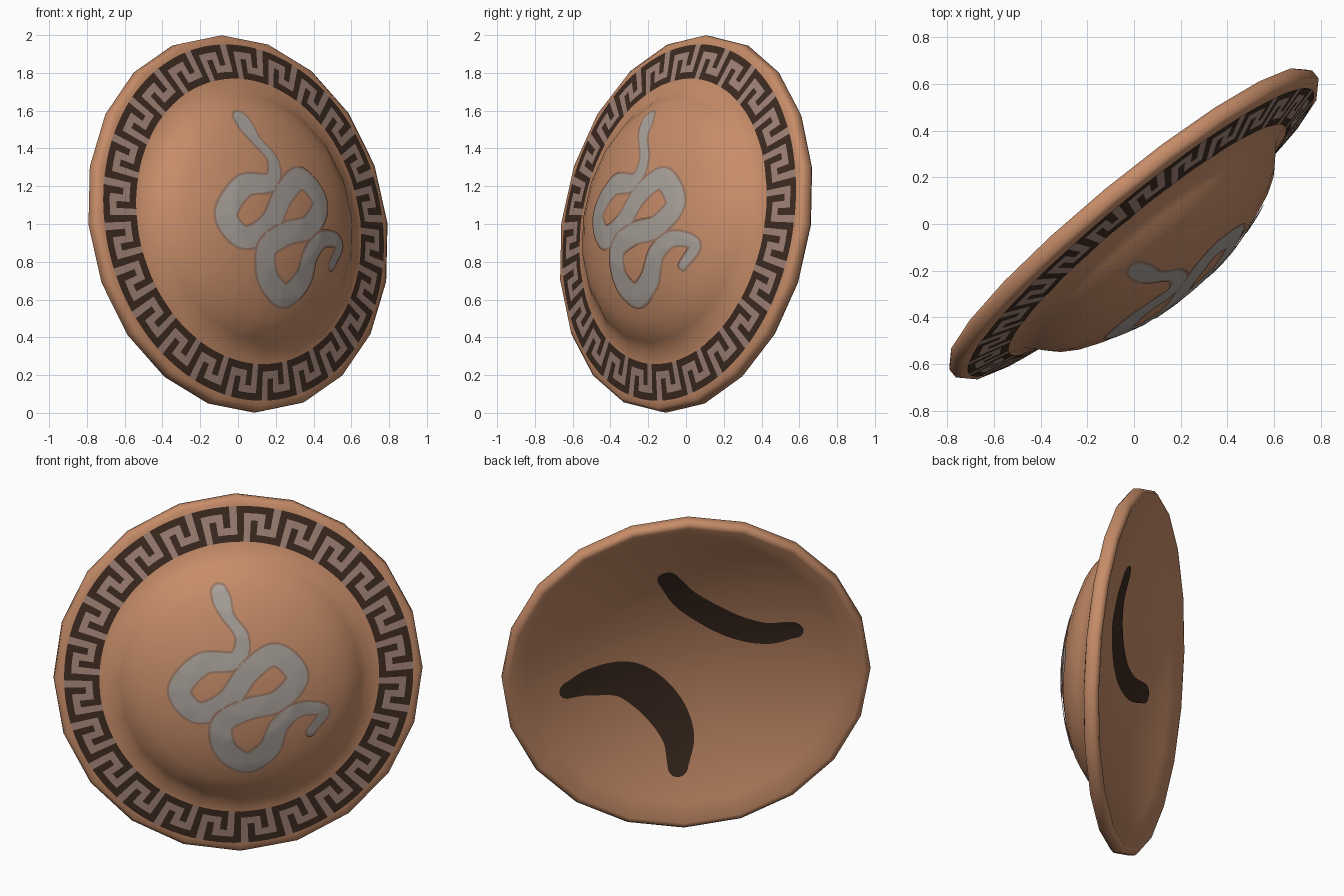
import bpy, bmesh, math
from mathutils import Vector

if "Cube" in bpy.data.objects:
    bpy.data.objects.remove(bpy.data.objects["Cube"])

# ---- materials
def mat(name, rgb):
    m = bpy.data.materials.new(name)
    m.diffuse_color = (*rgb, 1)
    m.use_nodes = True
    m.node_tree.nodes["Principled BSDF"].inputs["Base Color"].default_value = m.diffuse_color
    return m

BRONZE = mat("bronze", (0.57, 0.265, 0.14))
DARK = mat("dark_brown", (0.047, 0.024, 0.015))
TAUPE = mat("taupe", (0.36, 0.23, 0.185))
GREY = mat("snake_grey", (0.40, 0.36, 0.33))
OUTLINE = mat("snake_outline", (0.33, 0.195, 0.135))

# ---- shield frame: U right, V up, N out of the front face
AZ, EL = math.radians(39.5), math.radians(9)
U = Vector((math.cos(AZ), math.sin(AZ), 0))
N = Vector((math.sin(AZ) * math.cos(EL), -math.cos(AZ) * math.cos(EL), math.sin(EL)))
V = N.cross(U)
SIDES = 20
STEP = 2 * math.pi / SIDES

def place(u, v, d):
    return U * u + V * v + N * d + Vector((0, 0, 1))

# profiles (radius, depth): domed front, rolled rim, hollow back
FRONT = [(0, .362), (.15, .356), (.3, .333), (.45, .287), (.55, .243), (.62, .198),
         (.66, .155), (.70, .113), (.77, .086), (.955, .044), (.99, .04), (1.008, .022)]
RIM = [(1.008, -.022), (.992, -.04)]
DISH = [(r, .23 * (1 - (r / .97) ** 2) - .04) for r in (0, .15, .3, .45, .6, .75, .87, .97)]

def depth(u, v, profile=FRONT):
    """Depth of the faceted surface at a point of the disc."""
    a = math.atan2(v, u) % STEP - STEP / 2
    r = math.hypot(u, v) * math.cos(a) / math.cos(STEP / 2)
    for (r0, d0), (r1, d1) in zip(profile, profile[1:]):
        if r <= r1:
            return d0 + (d1 - d0) * (r - r0) / (r1 - r0)
    return profile[-1][1]

def finish(name, bm, mats, angle=50):
    me = bpy.data.meshes.new(name)
    bm.to_mesh(me)
    bm.free()
    for m in mats:
        me.materials.append(m)
    ob = bpy.data.objects.new(name, me)
    bpy.context.collection.objects.link(ob)
    bpy.ops.object.select_all(action='DESELECT')
    bpy.context.view_layer.objects.active = ob
    ob.select_set(True)
    bpy.ops.object.shade_smooth_by_angle(angle=math.radians(angle))
    return ob

# ---- shield body: twenty-sided revolved profile
bm = bmesh.new()
rings = []
for r, d in FRONT + RIM + DISH[::-1]:
    if r == 0:
        rings.append([bm.verts.new(place(0, 0, d))] * SIDES)
    else:
        rings.append([bm.verts.new(place(r * math.cos(i * STEP), r * math.sin(i * STEP), d))
                      for i in range(SIDES)])
for a, b in zip(rings, rings[1:]):
    for i in range(SIDES):
        j = (i + 1) % SIDES
        quad = [a[i], b[i], b[j], a[j]]
        bm.faces.new(list(dict.fromkeys(quad)))
bmesh.ops.recalc_face_normals(bm, faces=bm.faces)
finish("shield_body", bm, [BRONZE])

# ---- key border: grid plate on the slope, dark or light by a repeating motif
KEY = ["#####.", "#...#.", "#.#.#.", "#.#...", "#.####"]   # outer row first
REPEATS = 24
cols = REPEATS * 6
R_OUT, R_IN = 0.955, 0.765
bm = bmesh.new()
grid = []
for row in range(6):
    r = R_OUT + (R_IN - R_OUT) * row / 5
    line = []
    for c in range(cols):
        t = math.pi / 2 - 2 * math.pi * c / cols
        u, v = r * math.cos(t), r * math.sin(t)
        line.append(bm.verts.new(place(u, v, depth(u, v) + 0.004)))
    grid.append(line)
for row in range(5):
    for c in range(cols):
        n = (c + 1) % cols
        f = bm.faces.new([grid[row][c], grid[row][n], grid[row + 1][n], grid[row + 1][c]])
        f.material_index = 0 if KEY[row][c % 6] == "#" else 1
finish("key_border", bm, [DARK, TAUPE])

# ---- ribbons: smooth path with changing width laid on a surface
def spline(pts, per=10):
    p = [Vector(q) for q in pts]
    p = [2 * p[0] - p[1]] + p + [2 * p[-1] - p[-2]]
    out = []
    for i in range(1, len(p) - 2):
        for k in range(per):
            t = k / per
            a, b, c, d = p[i - 1:i + 3]
            out.append(0.5 * (2 * b + (c - a) * t + (2 * a - 5 * b + 4 * c - d) * t * t
                              + (3 * b - a - 3 * c + d) * t ** 3))
    return out + [p[-2]]

def ribbon(name, pts, width, surface, material, grow=0.0):
    """Points are (u, v); width(t) is half width; surface(u, v, t) is depth."""
    path = spline(pts)
    last = len(path) - 1
    rows = []
    for i, p in enumerate(path):
        tan = (path[min(i + 1, last)] - path[max(i - 1, 0)]).normalized()
        rows.append((p, tan, width(i / last) + grow, i / last))
    # rounded end caps
    caps = [math.radians(a) for a in (20, 40, 60, 75, 88)]
    p, tan, w, t = rows[0]
    start = [(p - tan * w * math.sin(a), tan, w * math.cos(a), t) for a in reversed(caps)]
    p, tan, w, t = rows[-1]
    end = [(p + tan * w * math.sin(a), tan, w * math.cos(a), t) for a in caps]
    bm = bmesh.new()
    prev = None
    for p, tan, w, t in start + rows + end:
        side = Vector((-tan.y, tan.x))
        cur = []
        for k in range(-3, 4):
            q = p + side * (w * k / 3)
            cur.append(bm.verts.new(place(q.x, q.y, surface(q.x, q.y, t))))
        if prev:
            for k in range(6):
                bm.faces.new([prev[k], cur[k], cur[k + 1], prev[k + 1]])
        prev = cur
    finish(name, bm, [material])

# ---- snake emblem on the dome: coiled path from head to tail
SNAKE = [(-.115, .525), (-.075, .41), (.0, .29), (-.04, .17), (-.22, .15), (-.345, .0),
         (-.25, -.125), (-.09, -.06), (.03, .10), (.18, .19), (.30, .06), (.19, -.07),
         (.02, -.11), (-.115, -.19), (-.10, -.34), (.02, -.43), (.14, -.35), (.20, -.21),
         (.31, -.13), (.445, -.155), (.37, -.27)]

def snake_width(t):
    head = 0.020 * math.exp(-((t - 0.015) / 0.03) ** 2)
    body = 0.024 + 0.032 * min(1, max(0, (t - 0.07) / 0.13))
    tail = 0.038 * max(0, (t - 0.80) / 0.20)
    return body + head - tail

ribbon("snake_outline", SNAKE, snake_width,
       lambda u, v, t: depth(u, v) + 0.003 + 0.004 * t, OUTLINE, grow=0.013)
ribbon("snake_body", SNAKE, snake_width,
       lambda u, v, t: depth(u, v) + 0.004 + 0.004 * t, GREY)

# ---- arm straps painted on the hollow back
STRAPS = {
    "upper_strap": ([(.10, .54), (-.02, .36), (-.24, .20), (-.43, .15), (-.59, .195)], .056, .026),
    "lower_strap": ([(.63, -.145), (.49, -.12), (.30, -.145), (.13, -.30), (.03, -.49),
                     (.03, -.67)], .056, .058),
}
for name, (pts, ends, bulge) in STRAPS.items():
    ribbon(name, pts, lambda t: ends + bulge * math.sin(math.pi * t),
           lambda u, v, t: depth(u, v, DISH) - 0.005, DARK)

# make plates face outward (front plates along N, back plates against it)
for ob in bpy.data.objects:
    if ob.name == "shield_body":
        continue
    want = -1 if "strap" in ob.name else 1
    bm = bmesh.new()
    bm.from_mesh(ob.data)
    bm.normal_update()
    bmesh.ops.reverse_faces(bm, faces=[f for f in bm.faces if f.normal.dot(N) * want < 0])
    bm.to_mesh(ob.data)
    bm.free()
